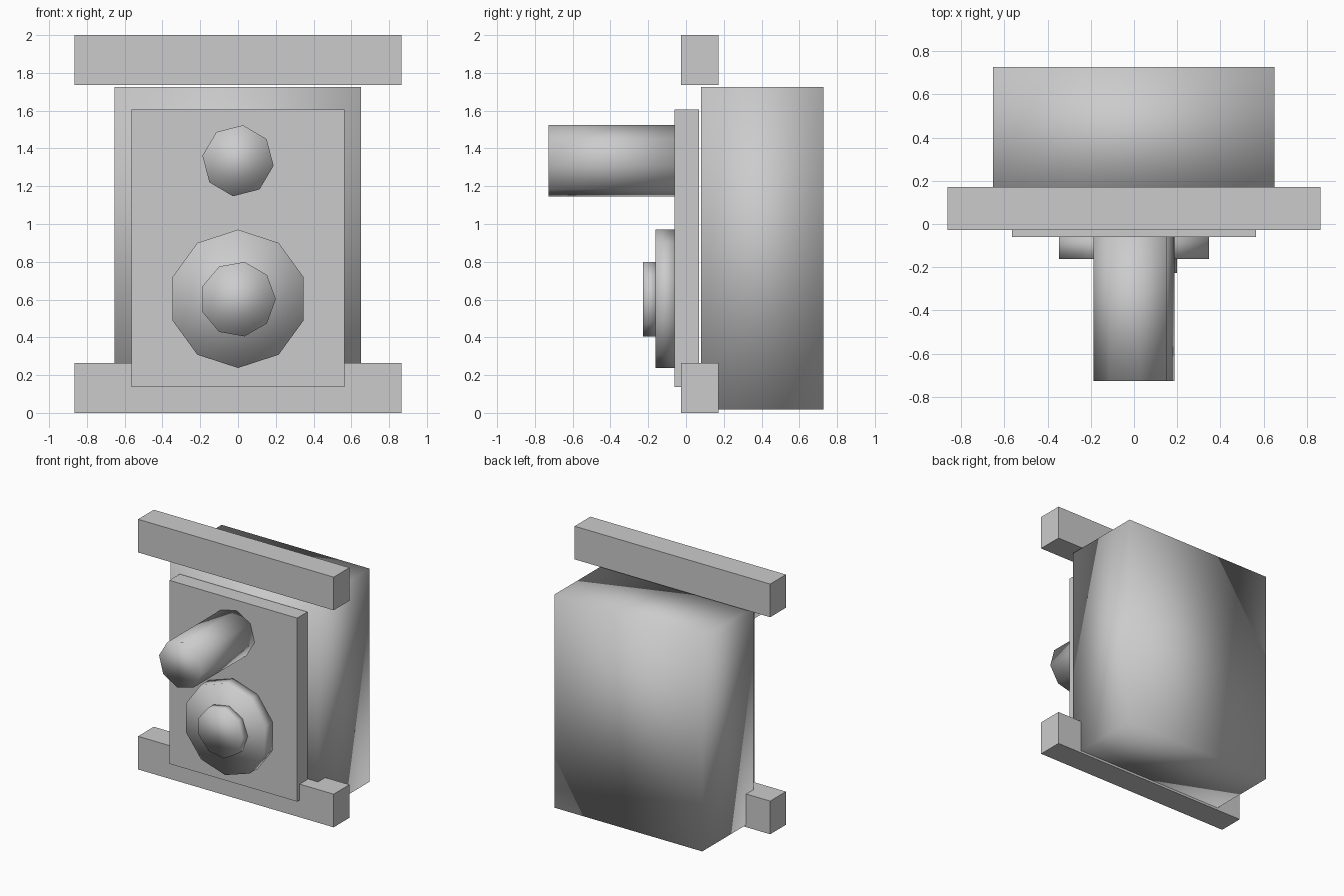
import bpy
from math import radians

if "Cube" in bpy.data.objects:
    bpy.data.objects.remove(bpy.data.objects["Cube"])


def box(name, x, y, z, smooth=False):
    """Box spanning three (min, max) ranges."""
    bpy.ops.mesh.primitive_cube_add(size=1, location=[(a + b) / 2 for a, b in (x, y, z)])
    ob = bpy.context.object
    ob.name = name
    ob.scale = [b - a for a, b in (x, y, z)]
    bpy.ops.object.transform_apply(location=False, rotation=False, scale=True)
    if smooth:
        bpy.ops.object.shade_smooth()
    return ob


def knob(name, sides, radius, z, y0, y1, turn):
    """Low-poly disc facing the front; turn is the angle of its first corner."""
    bpy.ops.mesh.primitive_cylinder_add(vertices=sides, radius=radius, depth=y1 - y0)
    ob = bpy.context.object
    ob.name = name
    # first corner sits on local +y, which points up after the x rotation
    ob.rotation_euler = (radians(90), radians(90 - turn), 0)
    ob.location = (0, (y0 + y1) / 2, z)
    bpy.ops.object.transform_apply(location=False, rotation=True, scale=False)
    bpy.ops.object.shade_smooth()
    return ob


# Mounting rails
for name, z in (("bottom_rail", (0, 0.265)), ("top_rail", (1.735, 2.0))):
    box(name, (-0.865, 0.865), (-0.027, 0.172), z)

# Front plate and rear housing
box("front_plate", (-0.565, 0.565), (-0.06, 0.07), (0.138, 1.605))
housing = box("rear_housing", (-0.653, 0.652), (0.08, 0.727), (0.018, 1.724), smooth=True)

# Long handle above, dial with raised hub below
knob("handle", 8, 0.19, 1.335, -0.728, -0.05, 82)
knob("dial", 10, 0.366, 0.604, -0.162, -0.05, 90)
knob("dial_hub", 9, 0.2, 0.602, -0.228, -0.15, 0)
